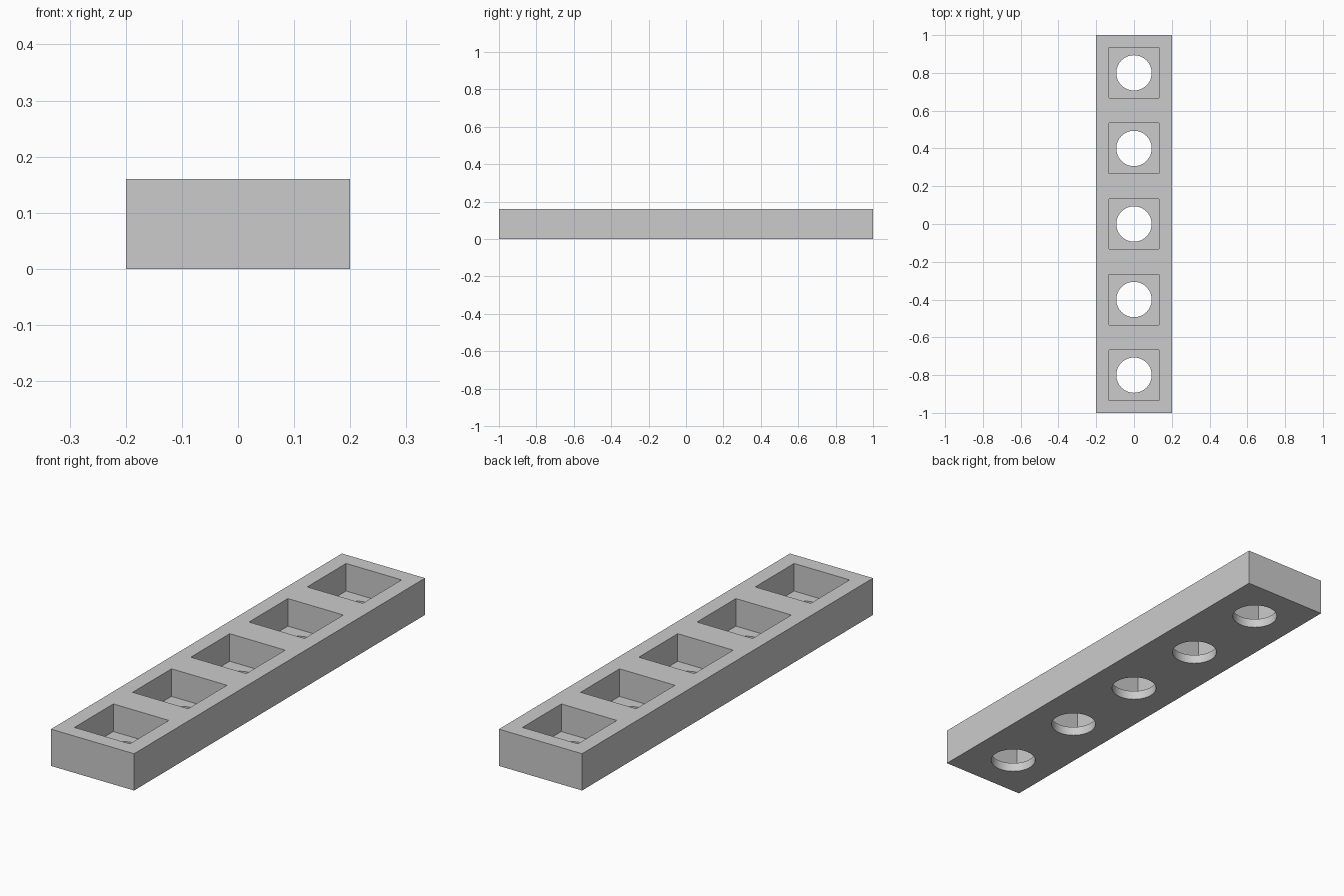
import bpy
import bmesh
from mathutils import Matrix

cube = bpy.data.objects.get("Cube")
if cube:
    bpy.data.objects.remove(cube, do_unlink=True)

WIDTH, LENGTH, HEIGHT = 0.4, 2.0, 0.16
FLOOR = 0.04          # thickness under each pocket
POCKET = 0.267        # side of each square pocket
RADIUS = 0.0935       # drain hole radius
CENTRES = [-0.8 + 0.4 * i for i in range(5)]

grey = bpy.data.materials.new("light grey")
grey.use_nodes = True
colour = (0.6, 0.6, 0.6, 1)
grey.diffuse_color = colour
grey.node_tree.nodes["Principled BSDF"].inputs["Base Color"].default_value = colour


def make_object(name, bm):
    mesh = bpy.data.meshes.new(name)
    bm.to_mesh(mesh)
    bm.free()
    obj = bpy.data.objects.new(name, mesh)
    bpy.context.collection.objects.link(obj)
    mesh.materials.append(grey)
    return obj


def add_box(bm, size, centre):
    bmesh.ops.create_cube(bm, size=1, matrix=Matrix.Translation(centre) @ Matrix.Diagonal((*size, 1)))


def cut(target, name, bm):
    cutter = make_object(name, bm)
    cutter.hide_render = True
    mod = target.modifiers.new(name, 'BOOLEAN')
    mod.operation = 'DIFFERENCE'
    mod.solver = 'EXACT'
    mod.object = cutter
    bpy.context.view_layer.objects.active = target
    bpy.ops.object.modifier_apply(modifier=name)
    bpy.data.objects.remove(cutter, do_unlink=True)


# Solid tray block
bm = bmesh.new()
add_box(bm, (WIDTH, LENGTH, HEIGHT), (0, 0, HEIGHT / 2))
tray = make_object("tray", bm)

# Square pockets open at the top
bm = bmesh.new()
for y in CENTRES:
    add_box(bm, (POCKET, POCKET, HEIGHT), (0, y, FLOOR + HEIGHT / 2))
cut(tray, "pocket_cutter", bm)

# Round holes through the pocket floors
bm = bmesh.new()
for y in CENTRES:
    bmesh.ops.create_cone(bm, cap_ends=True, segments=64, radius1=RADIUS, radius2=RADIUS,
                          depth=FLOOR * 3, matrix=Matrix.Translation((0, y, FLOOR / 2)))
cut(tray, "hole_cutter", bm)

# Smooth hole walls, sharp edges elsewhere
bpy.ops.object.select_all(action='DESELECT')
tray.select_set(True)
bpy.context.view_layer.objects.active = tray
bpy.ops.object.shade_smooth_by_angle()
